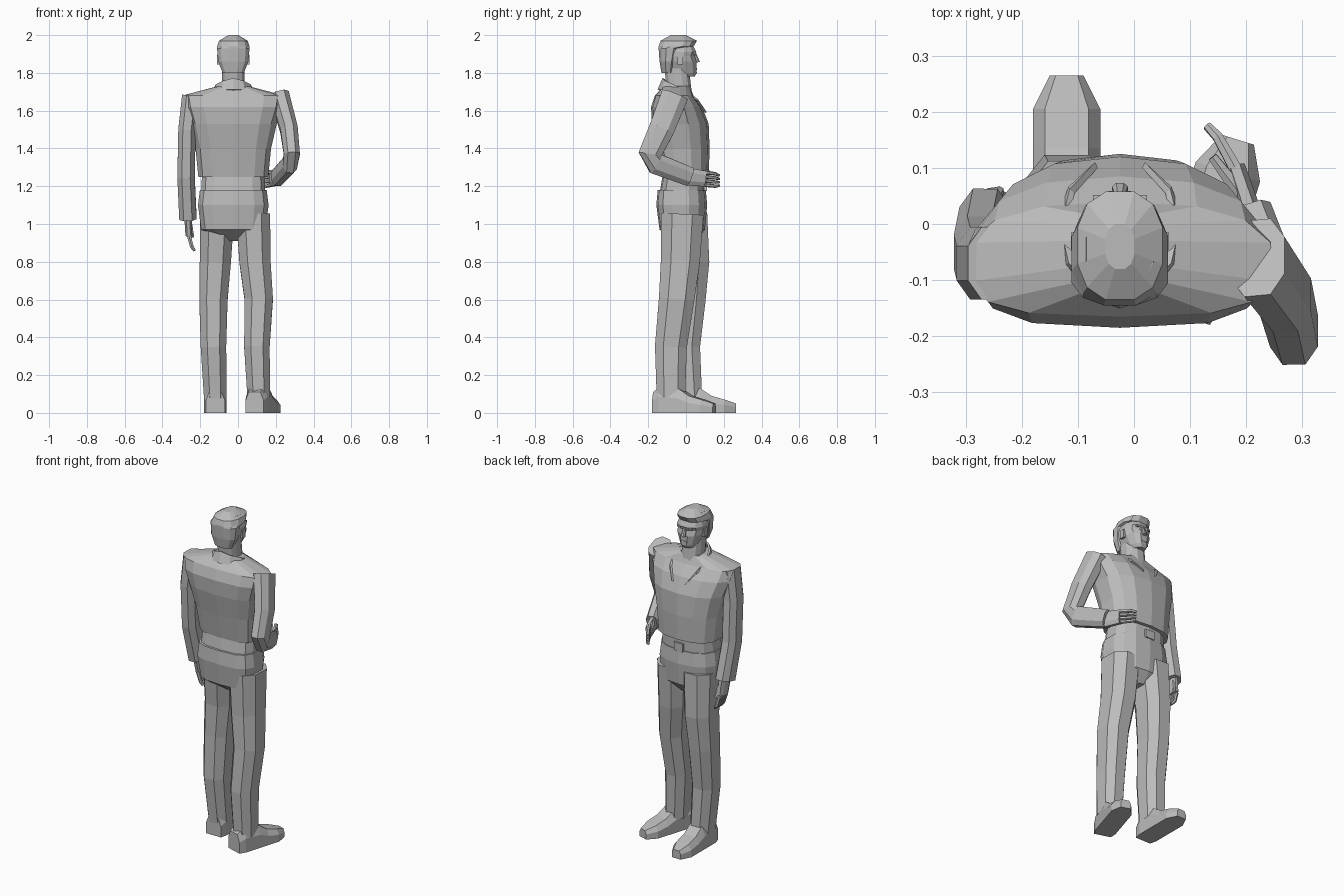
import bpy, bmesh, math
from mathutils import Vector, Matrix

cube = bpy.data.objects.get("Cube")
if cube:
    bpy.data.objects.remove(cube, do_unlink=True)

COLOUR = (.5, .5, .5, 1)
grey = bpy.data.materials.new("plain grey")
grey.use_nodes = True
grey.diffuse_color = COLOUR
for node in grey.node_tree.nodes:
    if node.type == 'BSDF_PRINCIPLED':
        node.inputs["Base Color"].default_value = COLOUR

MIDDLE = -.025  # body centre line


def finish(name, bm):
    bmesh.ops.recalc_face_normals(bm, faces=bm.faces)
    mesh = bpy.data.meshes.new(name)
    bm.to_mesh(mesh)
    bm.free()
    mesh.materials.append(grey)
    part = bpy.data.objects.new(name, mesh)
    bpy.context.collection.objects.link(part)
    return part


def skin(name, rings):
    """Bridge rings of points and cap both ends."""
    bm = bmesh.new()
    loops = [[bm.verts.new(point) for point in ring] for ring in rings]
    count = len(loops[0])
    for low, high in zip(loops, loops[1:]):
        for i in range(count):
            j = (i + 1) % count
            bm.faces.new((low[i], low[j], high[j], high[i]))
    bm.faces.new(loops[0])
    bm.faces.new(loops[-1])
    return finish(name, bm)


def rounded(sides, front=2.4, back=2.4):
    """Superellipse filling a unit box, with separate front and back squareness."""
    points = []
    for i in range(sides):
        angle = math.tau * (i + .5) / sides
        c, s = math.cos(angle), math.sin(angle)
        power = 2 / (front if s > 0 else back)
        points.append((math.copysign(abs(c) ** power, c), math.copysign(abs(s) ** power, s)))
    wide = max(x for x, y in points)
    deep = max(y for x, y in points)
    return [(x / wide, y / deep) for x, y in points]


def stack(name, shape, *levels):
    """Level rings on the centre line, each given as height, half width, back, front."""
    skin(name, [[(MIDDLE + x * half, (back + front + y * (front - back)) / 2, z)
                 for x, y in shape] for z, half, back, front in levels])


def limb(name, path, start, end, depth=1.0, shape=rounded(8)):
    """Tapered tube along a path; depth stretches its section front to back."""
    points = [Vector(p) for p in path]
    last = len(points) - 1
    rings = []
    for i, point in enumerate(points):
        along = (points[min(i + 1, last)] - points[max(i - 1, 0)]).normalized()
        across = Vector((1, 0, 0))
        across = (across - along * across.dot(along)).normalized()
        through = along.cross(across) * depth
        radius = start + (end - start) * i / last
        rings.append([point + (across * x + through * y) * radius for x, y in shape])
    skin(name, rings)


def box(name, centre, size):
    bm = bmesh.new()
    place = Matrix.Translation(centre) @ Matrix.Diagonal((*size, 1))
    bmesh.ops.create_cube(bm, size=1, matrix=place)
    finish(name, bm)


# Jacket, waistband and hips
torso = rounded(14, back=3.2)
stack("jacket", torso,
      (1.25, .185, -.13, .12), (1.4, .2, -.155, .125), (1.53, .23, -.18, .12),
      (1.62, .26, -.185, .085), (1.68, .27, -.165, .04), (1.73, .08, -.12, .02))
stack("waistband", torso, (1.16, .17, -.14, .1), (1.28, .165, -.12, .1))
stack("hips", torso, (.91, .05, -.06, .05), (.97, .17, -.14, .1),
      (1.1, .187, -.157, .112), (1.18, .177, -.15, .105))
box("belt_buckle", (MIDDLE, .1, 1.2), (.06, .02, .05))

# Trouser legs, the right one a step ahead
limb("right_leg", [(-.11, 0, 1.05), (-.12, .02, .8), (-.13, .01, .6),
                   (-.13, -.01, .35), (-.12, .01, .08)], .09, .06, 1.25)
limb("left_leg", [(.08, -.02, 1.05), (.09, -.03, .8), (.11, -.05, .6),
                  (.1, -.08, .35), (.11, -.08, .08)], .09, .06, 1.25)


# Shoes
def shoe(name, x, y, turn):
    rings = []
    for along, half, height in ((-.11, .05, .11), (-.07, .06, .14), (.03, .06, .13),
                                (.09, .06, .09), (.16, .06, .07), (.22, .03, .05)):
        side = [(half, 0), (half, height * .6), (half * .65, height)]
        section = side + [(-w, h) for w, h in reversed(side)]
        rings.append([(w, along, h) for w, h in section])
    part = skin(name, rings)
    part.data.transform(Matrix.Translation((x, y, 0)) @ Matrix.Rotation(turn, 4, 'Z'))


shoe("right_shoe", -.12, .045, 0)
shoe("left_shoe", .12, -.06, -.3)

# Sleeves: one hanging, one bent across the waist
limb("right_sleeve", [(-.25, -.07, 1.68), (-.27, -.07, 1.5), (-.275, -.05, 1.25),
                      (-.265, 0, 1.03)], .046, .046, 1.4)
limb("left_sleeve", [(.22, -.06, 1.68), (.27, -.13, 1.5), (.285, -.19, 1.37),
                     (.275, -.16, 1.32), (.21, .02, 1.25)], .05, .035, 1.45)


# Hands: a flat palm, four curled fingers and a thumb
def hand(side, wrist, knuckles, tips, spread, thumb):
    wrist, knuckles, tips = Vector(wrist), Vector(knuckles), Vector(tips)
    limb(side + "_palm", [wrist, knuckles], .02, .018, 2.3)
    bend = (knuckles - wrist) * .2
    for i in range(4):
        offset = Vector(spread) * (i - 1.5) * .022
        middle = (knuckles + tips) / 2 + bend
        limb(f"{side}_finger_{i + 1}", [knuckles + offset, middle + offset, tips + offset * .8],
             .011, .007, shape=rounded(6))
    limb(side + "_thumb", thumb, .014, .008, shape=rounded(6))


hand("right", (-.265, 0, 1.05), (-.26, .02, .94), (-.23, .02, .86), (0, 1, 0),
     [(-.26, .03, 1.02), (-.24, .06, .93)])
hand("left", (.21, .01, 1.25), (.18, .1, 1.24), (.13, .175, 1.23), (0, 0, 1),
     [(.2, .04, 1.27), (.14, .12, 1.28)])

# Turned collar sweeping down into the lapels
bm = bmesh.new()
for side in (1, -1):
    previous = None
    for i in range(6):
        drop = i / 5
        x = side * .11 * math.sin(drop * 2.75)
        y = -.13 * math.cos(drop * 2.75)
        z = 1.71 - .12 * drop ** 3
        inset = .8 + .2 * drop
        pair = [bm.verts.new((MIDDLE + x, y - .015, z)),
                bm.verts.new((MIDDLE + x * inset, y * inset - .015, z + .06 * (1 - drop)))]
        if previous:
            bm.faces.new((*previous, *reversed(pair)))
        previous = pair
bmesh.ops.remove_doubles(bm, verts=bm.verts, dist=.0005)
thickness = finish("collar", bm).modifiers.new("thickness", 'SOLIDIFY')
thickness.thickness = .012
thickness.offset = 0

# Head, hair and face
skull = rounded(12)
stack("neck", skull, (1.7, .06, -.1, .03), (1.83, .06, -.115, .015))
stack("head", skull, (1.78, .035, -.06, .045), (1.8, .05, -.115, .057),
      (1.86, .075, -.13, .056), (1.89, .08, -.135, .046), (1.91, .08, -.135, .055),
      (1.98, .06, -.11, .02))
stack("hair", skull, (1.8, .056, -.13, -.06), (1.86, .08, -.14, -.045),
      (1.93, .086, -.145, -.025), (1.94, .086, -.145, .04), (1.97, .076, -.135, .058),
      (2, .026, -.08, 0))
limb("nose", [(MIDDLE, .045, 1.905), (MIDDLE, .06, 1.855)], .008, .014)
box("lips", (MIDDLE, .053, 1.82), (.04, .012, .012))
for name, side in (("left", 1), ("right", -1)):
    box(name + "_brow", (MIDDLE + side * .03, .045, 1.905), (.036, .014, .01))
    box(name + "_ear", (MIDDLE + side * .08, -.03, 1.87), (.014, .03, .05))
